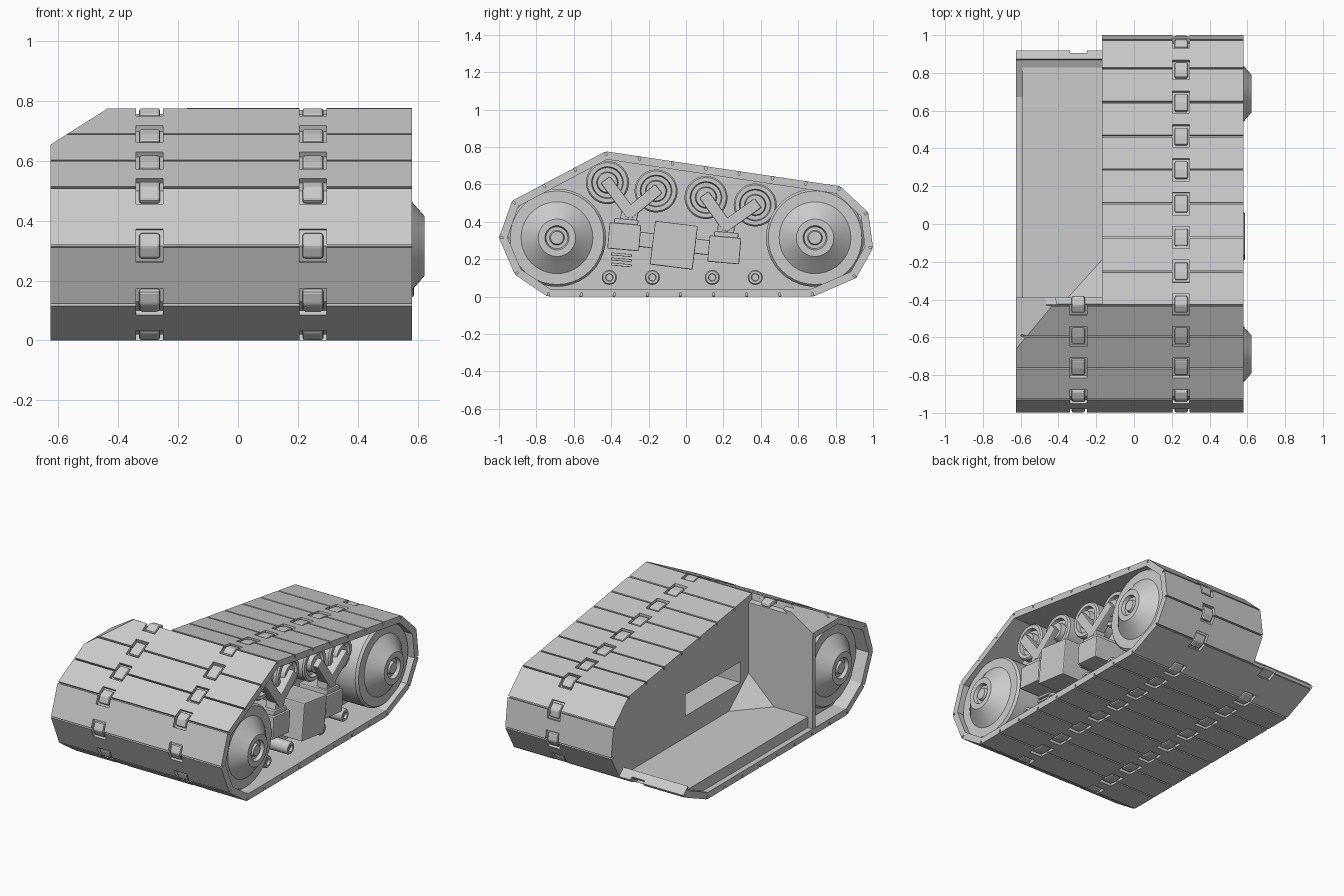
import bpy, bmesh, math
from mathutils import Vector, Matrix

if "Cube" in bpy.data.objects:
    bpy.data.objects.remove(bpy.data.objects["Cube"], do_unlink=True)

steel = bpy.data.materials.new("grey_steel")
steel.use_nodes = True
steel.diffuse_color = (0.6, 0.6, 0.6, 1)
steel.node_tree.nodes["Principled BSDF"].inputs["Base Color"].default_value = (0.6, 0.6, 0.6, 1)

# Track outline in (y, z), from the peak down over the nose, and plates per run
OUTLINE = [Vector(p) for p in ((-.43, .777), (-.93, .512), (-1, .315), (-.915, .118), (-.74, 0),
                               (.68, 0), (.91, .1), (1, .26), (.975, .45), (.825, .59))]
PLATES = [3, 1, 1, 1, 8, 1, 1, 1, 1, 7]
FULL_RUNS = 6          # runs that span the whole width
LEFT, RIGHT, CUT = .58, -.625, -.17
BACK = -.39            # rear of the wide nose block
FLOOR = .11            # top of the open floor
LINKS = (-.295, .25)
N = len(OUTLINE)


def inset(depth):
    """Outline moved inwards by depth with mitred corners."""
    out = []
    for i, p in enumerate(OUTLINE):
        a = (p - OUTLINE[i - 1]).normalized()
        b = (OUTLINE[(i + 1) % N] - p).normalized()
        na, nb = Vector((-a.y, a.x)), Vector((-b.y, b.x))
        out.append(p + (na + nb) * depth / (1 + na.dot(nb)))
    return out


def at(run, t, depth):
    ring = inset(depth)
    return ring[run].lerp(ring[(run + 1) % N], t)


def strip(run, t0, t1, d0, d1):
    return [at(run, t0, d0), at(run, t1, d0), at(run, t1, d1), at(run, t0, d1)]


def prism(bm, pts, x0, x1):
    a = [bm.verts.new((x0, p[0], p[1])) for p in pts]
    b = [bm.verts.new((x1, p[0], p[1])) for p in pts]
    bm.faces.new(a)
    bm.faces.new(b[::-1])
    for i in range(len(pts)):
        j = (i + 1) % len(pts)
        bm.faces.new((a[i], b[i], b[j], a[j]))


def slice_off(bm, co, normal):
    """Cut away everything on the normal side and cap the cut."""
    geom = bm.verts[:] + bm.edges[:] + bm.faces[:]
    cut = bmesh.ops.bisect_plane(bm, geom=geom, plane_co=co, plane_no=normal, clear_outer=True)
    edges = [e for e in cut["geom_cut"] if isinstance(e, bmesh.types.BMEdge) and e.is_boundary]
    bmesh.ops.holes_fill(bm, edges=edges, sides=0)


def finish(bm, name, bevel=0, smooth=False):
    bmesh.ops.recalc_face_normals(bm, faces=bm.faces[:])
    mesh = bpy.data.meshes.new(name)
    bm.to_mesh(mesh)
    bm.free()
    mesh.materials.append(steel)
    ob = bpy.data.objects.new(name, mesh)
    bpy.context.collection.objects.link(ob)
    if bevel:
        mod = ob.modifiers.new("bevel", 'BEVEL')
        mod.width, mod.segments, mod.limit_method = bevel, 2, 'ANGLE'
    if smooth:
        bpy.ops.object.select_all(action='DESELECT')
        ob.select_set(True)
        bpy.context.view_layer.objects.active = ob
        bpy.ops.object.shade_smooth_by_angle(angle=math.radians(30))
    return ob


def box(name, y, z, w, h, x0, x1, tilt=0, bevel=.006):
    bm = bmesh.new()
    turn = Matrix.Rotation(math.radians(tilt), 2)
    corners = [(-1, -1), (1, -1), (1, 1), (-1, 1)]
    prism(bm, [Vector((y, z)) + turn @ Vector((a * w / 2, b * h / 2)) for a, b in corners], x0, x1)
    return finish(bm, name, bevel)


def bar(name, p, q, width, x0, x1):
    d = Vector(q) - Vector(p)
    mid = (Vector(p) + Vector(q)) / 2
    return box(name, mid.x, mid.y, d.length + width * .6, width, x0, x1, math.degrees(math.atan2(d.y, d.x)))


def lathe(name, y, z, profile, side=1, steps=40):
    bm = bmesh.new()
    vs = [bm.verts.new((side * x, y + r, z)) for x, r in profile]
    es = [bm.edges.new(e) for e in zip(vs, vs[1:])]
    bmesh.ops.spin(bm, geom=vs + es, cent=(0, y, z), axis=(1, 0, 0), angle=math.tau, steps=steps)
    bmesh.ops.remove_doubles(bm, verts=bm.verts[:], dist=1e-4)
    return finish(bm, name, smooth=True)


CHAMFER = ((-.43, 0, .777), (-.12, 0, .19))   # sloped cut on the nose's upper corner

# Track: backing band, plates with notches, and link pads over the joints
band, plates, pads = bmesh.new(), bmesh.new(), bmesh.new()
joints = []
for run in range(N):
    end = RIGHT if run < FULL_RUNS else CUT
    prism(band, strip(run, 0, 1, .02, .042), end, LEFT)
    span = (OUTLINE[(run + 1) % N] - OUTLINE[run]).length
    n = PLATES[run]
    for k in range(n):
        spots = [c for c in LINKS if c > end]
        edges = [end] + [c + s * .045 for c in spots for s in (-1, 1)] + [LEFT]
        for s, (x0, x1) in enumerate(zip(edges, edges[1:])):
            gap = (.06 if s % 2 else .005) / span
            prism(plates, strip(run, k / n + gap, (k + 1) / n - gap, 0, .021), x0, x1)
        joints.append((run, k / n, span))
# Low lip at the rear of the open floor
lip = .1
for x0, x1 in ((RIGHT, LINKS[0] - .045), (LINKS[0] + .045, CUT)):
    prism(plates, strip(FULL_RUNS, 0, lip, 0, .021), x0, x1)
prism(band, strip(FULL_RUNS, 0, lip, .02, .06), RIGHT, CUT)
for run, t, span in joints:
    prev, tp = (run, t) if t else ((run - 1) % N, 1)
    back_span = (OUTLINE[(prev + 1) % N] - OUTLINE[prev]).length
    a, b = tp - .047 / back_span, t + .047 / span
    ring = [at(prev, a, .003), at(run, t, -.001 if t else .001), at(run, b, .003),
            at(run, b, .03), at(run, t, .03), at(prev, a, .03)]
    for c in LINKS:
        if c > CUT or run < FULL_RUNS:
            prism(pads, ring, c - .035, c + .035)
for bm, name, bevel in ((band, "track_band", 0), (plates, "track_plates", 0), (pads, "track_links", .009)):
    slice_off(bm, *CHAMFER)
    finish(bm, name, bevel)

# Main hull between the track runs, with a deep slot in its open side
bm = bmesh.new()
prism(bm, inset(.04), CUT, .33)
hull = finish(bm, "hull")
cutter = box("slot_cutter", -.03, .315, .56, .135, CUT - .05, CUT + .32, bevel=0)
cutter.hide_render = True
mod = hull.modifiers.new("slot", 'BOOLEAN')
mod.operation, mod.object, mod.solver = 'DIFFERENCE', cutter, 'EXACT'
bpy.context.view_layer.objects.active = hull
bpy.ops.object.modifier_apply(modifier="slot")
bpy.data.objects.remove(cutter, do_unlink=True)

# Wide nose: solid block, rear bulkhead reaching the track edge, and the sloped corner cap
under = Vector(CHAMFER[0]) - Vector(CHAMFER[1]).normalized() * .03
for name, x0, cuts in (("nose_block", -.53, []),
                       ("nose_bulkhead", RIGHT + .003, [((0, BACK - .03, 0), (0, -1, 0))]),
                       ("nose_corner_cap", RIGHT, [(under, (.12, 0, -.19))])):
    bm = bmesh.new()
    prism(bm, inset(.02 if "cap" in name else .04), x0, CUT)
    for cut in [((0, BACK, 0), (0, 1, 0)), CHAMFER] + cuts:
        slice_off(bm, *cut)
    finish(bm, name)

# Raised floor of the open side
bm = bmesh.new()
prism(bm, inset(.04), RIGHT + .035, CUT)
slice_off(bm, (0, 0, FLOOR), (0, 0, 1))
slice_off(bm, (0, BACK, 0), (0, -1, 0))
finish(bm, "open_floor")

# Corner gusset where hull, bulkhead and floor meet
bm = bmesh.new()
corner = [bm.verts.new(p) for p in ((CUT, BACK, .28), (-.35, BACK, FLOOR), (CUT, -.19, FLOOR), (CUT, BACK, FLOOR))]
for skip in corner:
    bm.faces.new([v for v in corner if v is not skip])
finish(bm, "corner_gusset")

# Large end wheels
WHEEL = [(.3, 0), (.3, .262), (.53, .262), (.545, .25), (.545, .192), (.555, .18), (.58, .148),
         (.622, .1), (.622, .065), (.6, .058), (.6, .04), (.617, .034), (.617, 0)]
lathe("front_wheel", -.69, .315, WHEEL)
lathe("rear_wheel", .69, .315, WHEEL)
lathe("front_wheel_right", -.69, .315, WHEEL, side=-1)

# Return rollers, each pair on a forked arm with a mounting box
ROLLER = [(.3, 0), (.3, .115), (.46, .115), (.47, .107), (.47, .085), (.445, .08), (.445, .058),
          (.48, .053), (.48, 0)]
for name, pair, fork, base in (("front", ((-.42, .61), (-.16, .565)), (-.30, .45), (-.33, .32)),
                               ("rear", ((.107, .53), (.37, .49)), (.215, .38), (.205, .25))):
    for i, p in enumerate(pair):
        lathe(f"{name}_roller_{i}", *p, ROLLER, steps=32)
        bar(f"{name}_arm_{i}", p, fork, .062, .45, .515)
    bar(f"{name}_stem", fork, base, .09, .44, .512)
    box(f"{name}_mount", *base, .17, .14, .32, .54, -5)
    box(f"{name}_mount_cap", base[0] + .01, base[1] + .08, .13, .03, .32, .525, -5)

# Central gearbox and the shafts beside it
box("gearbox", -.065, .275, .23, .235, .32, .587, -7)
box("gearbox_shaft", -.07, .285, .42, .08, .32, .46, -7)

# Small lower pegs and the vent slats
PEG = [(.3, 0), (.3, .04), (.49, .04), (.5, .034), (.5, .02), (.485, .018), (.485, 0)]
for i, y in enumerate((-.41, -.18, .14, .37)):
    lathe(f"lower_peg_{i}", y, .103, PEG, steps=20)
for i in range(3):
    box(f"vent_slat_{i}", -.345, .17 + i * .027, .11, .015, .32, .42, -5, .003)
